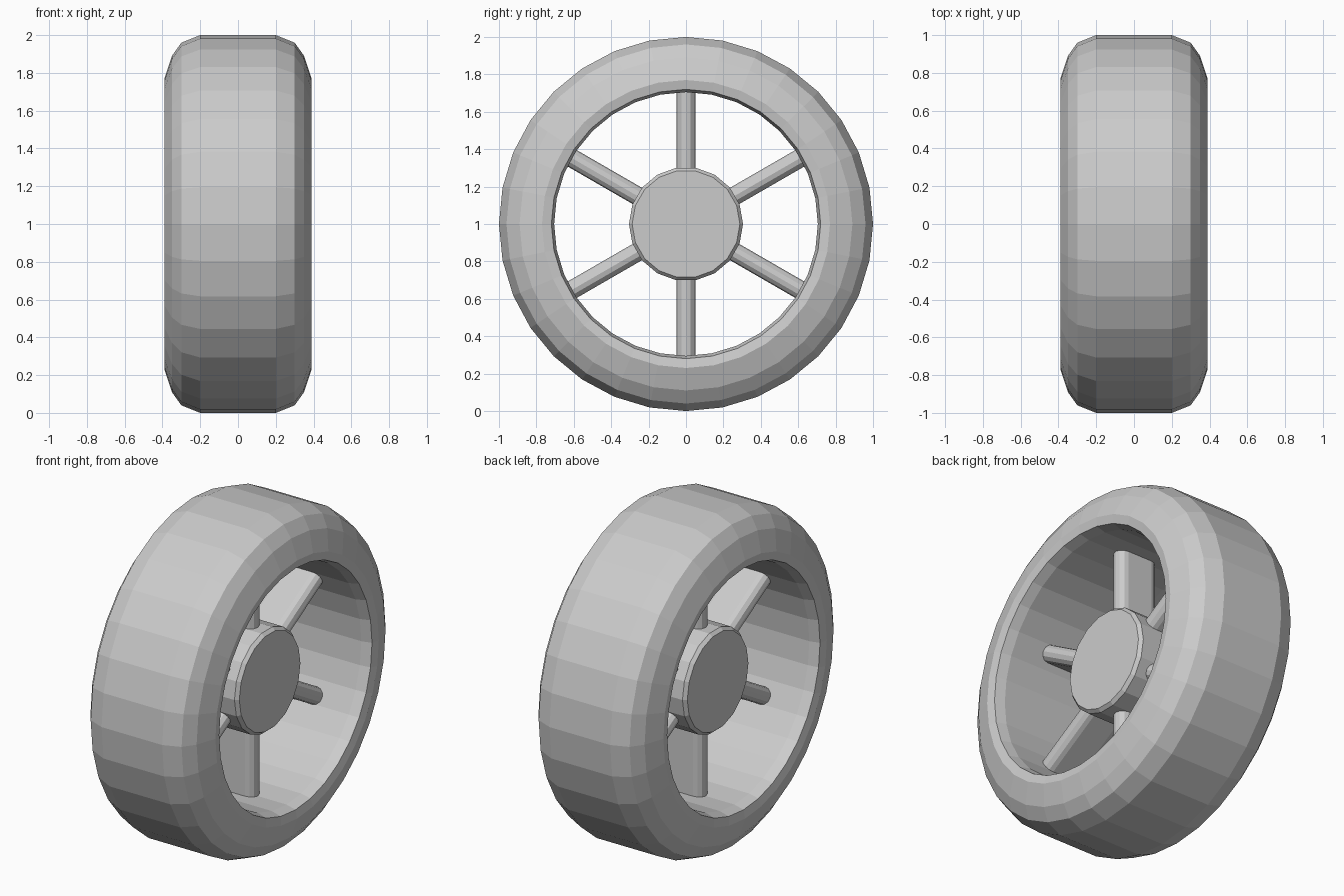
import bpy, bmesh, math
from mathutils import Matrix, Vector

if "Cube" in bpy.data.objects:
    bpy.data.objects.remove(bpy.data.objects["Cube"])

CENTRE = Vector((0, 0, 1))


def make_object(name, bm):
    bmesh.ops.recalc_face_normals(bm, faces=bm.faces)
    mesh = bpy.data.meshes.new(name)
    bm.to_mesh(mesh)
    bm.free()
    obj = bpy.data.objects.new(name, mesh)
    obj.location = CENTRE
    bpy.context.collection.objects.link(obj)
    return obj


def lathe(name, profile, sides, closed, start=0.0):
    """Spin an (x, radius) profile around the x axle."""
    bm = bmesh.new()
    rings = []
    for i in range(sides):
        a = start + 2 * math.pi * i / sides
        rings.append([bm.verts.new((x, r * math.cos(a), r * math.sin(a))) for x, r in profile])
    n = len(profile)
    for i in range(sides):
        a, b = rings[i], rings[(i + 1) % sides]
        for j in range(n if closed else n - 1):
            k = (j + 1) % n
            bm.faces.new((a[j], a[k], b[k], b[j]))
    if not closed:
        bm.faces.new([ring[0] for ring in rings])
        bm.faces.new([ring[-1] for ring in rings])
    return make_object(name, bm)


# Tyre: rounded shoulders outside, tapered lip and straight wall inside
half = [(0.20, 1.0), (0.30, 0.96), (0.35, 0.89), (0.39, 0.77), (0.38, 0.72), (0.32, 0.705)]
lathe("tyre", half + [(-x, r) for x, r in reversed(half)], 32, True)

# Hub: short drum with chamfered rims
hub_half = [(0.21, 0.288), (0.19, 0.305)]
lathe("hub", hub_half + [(-x, r) for x, r in reversed(hub_half)], 18, False)

# Spokes: six flat blades with rounded edges
T, W, STEPS = 0.05, 0.08, 6
section = []
for side in (1, -1):
    for i in range(STEPS + 1):
        a = math.pi * i / STEPS - math.pi / 2
        section.append((side * (W + T * math.cos(a)), side * T * math.sin(a)))
for k in range(6):
    bm = bmesh.new()
    face = bm.faces.new([bm.verts.new((x, y, 0.27)) for x, y in section])
    ext = bmesh.ops.extrude_face_region(bm, geom=[face], use_keep_orig=True)
    tip = [v for v in ext["geom"] if isinstance(v, bmesh.types.BMVert)]
    bmesh.ops.translate(bm, verts=tip, vec=(0, 0, 0.44))
    bmesh.ops.rotate(bm, verts=bm.verts, matrix=Matrix.Rotation(k * math.pi / 3, 3, 'X'))
    make_object(f"spoke_{k + 1}", bm)
